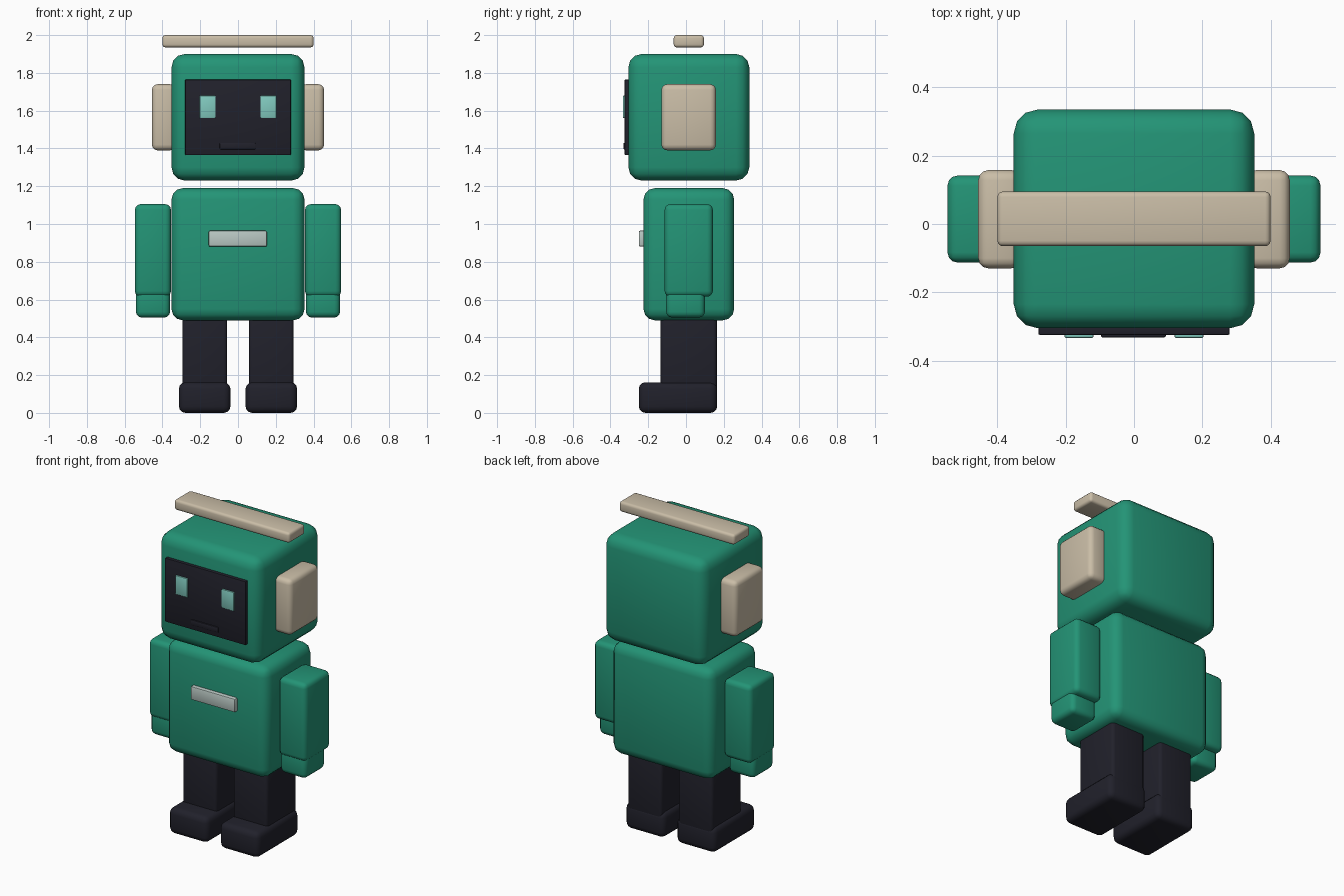
import bpy
from mathutils import Vector

cube = bpy.data.objects.get("Cube")
if cube:
    bpy.data.objects.remove(cube, do_unlink=True)


def material(name, rgb):
    m = bpy.data.materials.new(name)
    m.use_nodes = True
    m.diffuse_color = (*rgb, 1)
    m.node_tree.nodes["Principled BSDF"].inputs["Base Color"].default_value = (*rgb, 1)
    return m


GREEN = material("green", (0.017, 0.296, 0.181))
BEIGE = material("beige", (0.59, 0.51, 0.385))
DARK = material("dark navy", (0.015, 0.015, 0.024))
AQUA = material("pale aqua", (0.22, 0.59, 0.52))
SILVER = material("silver", (0.49, 0.58, 0.55))


def box(name, x, y, z, mat, bevel, segments=3):
    """Rounded box spanning the given (min, max) ranges."""
    low, high = (Vector(c) for c in zip(x, y, z))
    bpy.ops.mesh.primitive_cube_add(size=1, location=(low + high) / 2)
    ob = bpy.context.object
    ob.name = name
    ob.scale = high - low
    bpy.ops.object.transform_apply(location=False, rotation=False, scale=True)
    ob.data.materials.append(mat)
    mod = ob.modifiers.new("rounded edges", "BEVEL")
    mod.width = bevel
    mod.segments = segments
    bpy.ops.object.modifier_apply(modifier=mod.name)
    bpy.ops.object.shade_smooth_by_angle()
    return ob


def pair(name, x, y, z, mat, bevel, segments=3):
    """The same box on the left (+x) and right (-x) sides."""
    box("left_" + name, x, y, z, mat, bevel, segments)
    box("right_" + name, (-x[1], -x[0]), y, z, mat, bevel, segments)


# Head, headband and ears
box("head", (-0.352, 0.352), (-0.305, 0.335), (1.23, 1.9), GREEN, 0.07)
box("headband", (-0.4, 0.4), (-0.065, 0.095), (1.935, 2.0), BEIGE, 0.016)
pair("ear", (0.33, 0.456), (-0.13, 0.158), (1.39, 1.74), BEIGE, 0.03)

# Face screen
box("face_screen", (-0.28, 0.28), (-0.325, -0.29), (1.365, 1.765), DARK, 0.005, 2)
pair("eye", (0.118, 0.204), (-0.334, -0.318), (1.56, 1.68), AQUA, 0.006, 2)
box("mouth", (-0.097, 0.093), (-0.332, -0.318), (1.395, 1.43), DARK, 0.005, 2)

# Torso and chest plate
box("torso", (-0.352, 0.352), (-0.225, 0.255), (0.49, 1.19), GREEN, 0.06)
box("chest_plate", (-0.155, 0.153), (-0.25, -0.215), (0.88, 0.965), SILVER, 0.008, 2)

# Arms and hands
pair("arm", (0.355, 0.546), (-0.113, 0.142), (0.615, 1.105), GREEN, 0.03)
pair("hand", (0.36, 0.54), (-0.105, 0.1), (0.505, 0.67), GREEN, 0.03)

# Legs and feet
pair("leg", (0.057, 0.295), (-0.135, 0.163), (0.1, 0.53), DARK, 0.02)
pair("foot", (0.04, 0.313), (-0.25, 0.165), (0, 0.162), DARK, 0.035)
